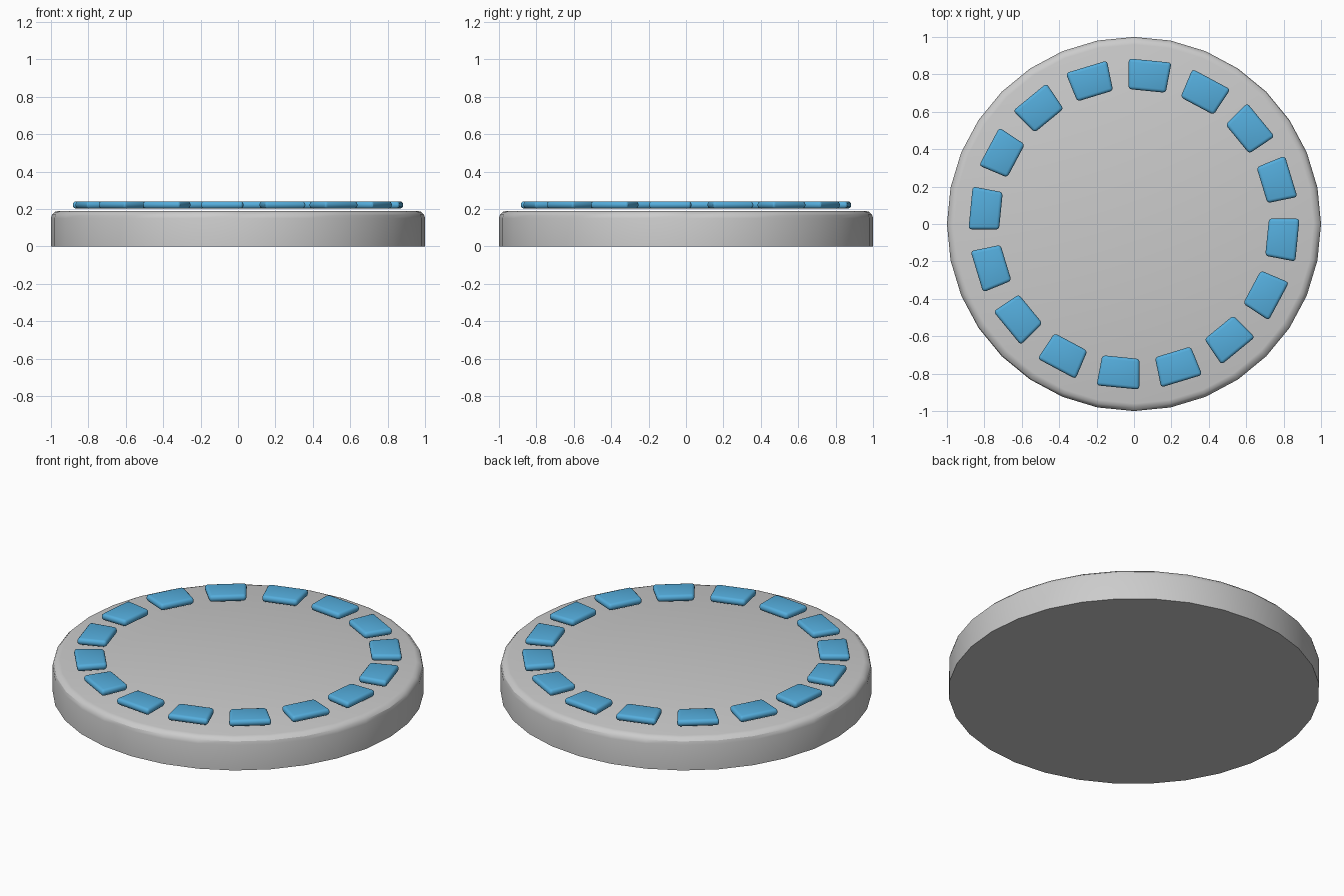
import bpy, bmesh
from math import radians, cos, sin, pi
from mathutils import Matrix

if "Cube" in bpy.data.objects:
    bpy.data.objects.remove(bpy.data.objects["Cube"])


def finish(name, bm, mat=None):
    bmesh.ops.recalc_face_normals(bm, faces=bm.faces[:])
    me = bpy.data.meshes.new(name)
    bm.to_mesh(me)
    bm.free()
    ob = bpy.data.objects.new(name, me)
    bpy.context.collection.objects.link(ob)
    if mat:
        me.materials.append(mat)
    bpy.ops.object.select_all(action='DESELECT')
    ob.select_set(True)
    bpy.context.view_layer.objects.active = ob
    bpy.ops.object.shade_smooth_by_angle(angle=radians(30))
    return ob


# Base disc: 32 sides, flat bottom, rounded upper rim
SIDES, HEIGHT = 32, 0.19
bm = bmesh.new()
ring = [bm.verts.new((cos(2 * pi * i / SIDES), sin(2 * pi * i / SIDES), 0)) for i in range(SIDES)]
bottom = bm.faces.new(ring)
ext = bmesh.ops.extrude_face_region(bm, geom=[bottom], use_keep_orig=True)
top = [g for g in ext["geom"] if isinstance(g, bmesh.types.BMVert)]
bmesh.ops.translate(bm, verts=top, vec=(0, 0, HEIGHT))
rim = [e for e in bm.edges if all(v.co.z > HEIGHT / 2 for v in e.verts)]
bmesh.ops.bevel(bm, geom=rim, offset=0.04, segments=3, profile=0.5, affect='EDGES')
finish("base_disc", bm)

# Ring of sixteen tapered, softened tiles hovering just above the disc
blue = bpy.data.materials.new("tile_blue")
blue.diffuse_color = (0.09, 0.42, 0.72, 1)
blue.use_nodes = True
blue.node_tree.nodes["Principled BSDF"].inputs["Base Color"].default_value = blue.diffuse_color

OUTLINE = [(0.715, -0.100), (0.878, -0.115), (0.878, 0.115), (0.715, 0.100)]
Z0, Z1 = 0.202, 0.241
for i in range(16):
    bm = bmesh.new()
    face = bm.faces.new([bm.verts.new((x, y, Z0)) for x, y in OUTLINE])
    ext = bmesh.ops.extrude_face_region(bm, geom=[face], use_keep_orig=True)
    up = [g for g in ext["geom"] if isinstance(g, bmesh.types.BMVert)]
    bmesh.ops.translate(bm, verts=up, vec=(0, 0, Z1 - Z0))
    bmesh.ops.bevel(bm, geom=bm.edges[:], offset=0.017, segments=3, profile=0.5, affect='EDGES')
    bmesh.ops.transform(bm, verts=bm.verts[:],
                        matrix=Matrix.Rotation(radians(84.375 - 22.5 * i), 4, 'Z'))
    finish(f"tile_{i + 1:02d}", bm, blue)
